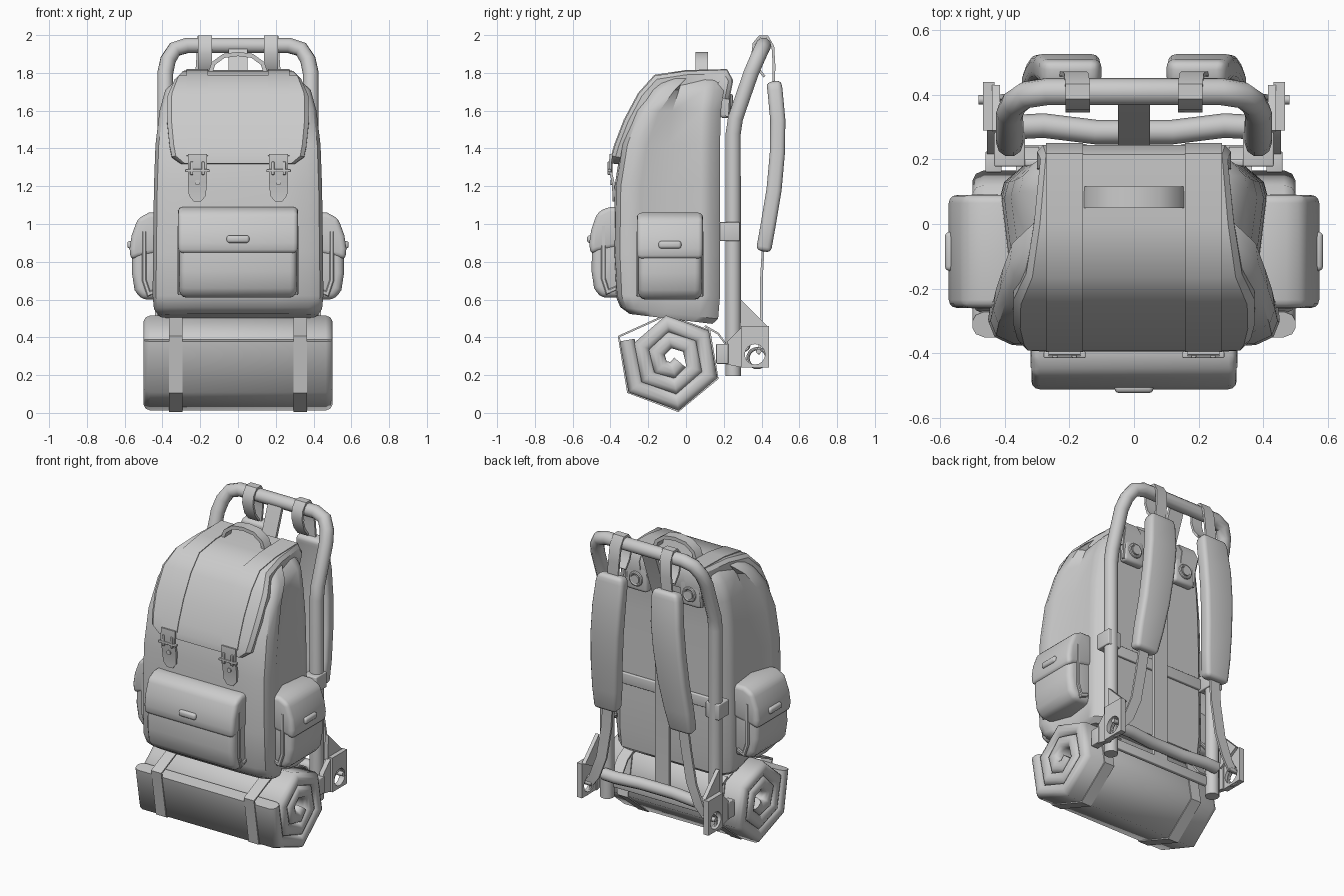
import bpy, bmesh, math
from mathutils import Vector, Matrix

if "Cube" in bpy.data.objects:
    bpy.data.objects.remove(bpy.data.objects["Cube"])

X, Y = Vector((1, 0, 0)), Vector((0, 1, 0))


def finish(ob, bevel=0, segs=3, angle=40):
    """Apply an optional bevel and smooth by angle."""
    bpy.ops.object.select_all(action='DESELECT')
    bpy.context.view_layer.objects.active = ob
    ob.select_set(True)
    if bevel:
        m = ob.modifiers.new("bevel", 'BEVEL')
        m.width, m.segments, m.limit_method = bevel, segs, 'ANGLE'
        m.angle_limit = math.radians(28)
    bpy.ops.object.convert(target='MESH')
    bpy.ops.object.shade_smooth_by_angle(angle=math.radians(angle))
    return ob


def build(name, verts, faces, bevel=0, segs=3, mat=None, angle=40):
    me = bpy.data.meshes.new(name)
    me.from_pydata([tuple(v) for v in verts], [], faces)
    bm = bmesh.new()
    bm.from_mesh(me)
    bmesh.ops.recalc_face_normals(bm, faces=bm.faces)
    if mat:
        bm.transform(mat)
    bm.to_mesh(me)
    bm.free()
    ob = bpy.data.objects.new(name, me)
    bpy.context.collection.objects.link(ob)
    return finish(ob, bevel, segs, angle)


def loft(name, rings, closed=False, **kw):
    n, k = len(rings[0]), len(rings)
    faces = [(i * n + j, i * n + (j + 1) % n, (i + 1) % k * n + (j + 1) % n, (i + 1) % k * n + j)
             for i in range(k if closed else k - 1) for j in range(n)]
    if not closed:
        faces += [tuple(range(n)), tuple(range((k - 1) * n, k * n))]
    return build(name, [v for r in rings for v in r], faces, **kw)


def sweep(name, path, section, widths=None, closed=False, axis=X, **kw):
    """Sweep a flat section along a path; u lies on the axis, v on the mitred normal."""
    p, k, rings = [Vector(q) for q in path], len(path), []
    for i in range(k):
        a = (p[i] - p[i - 1]) if (i or closed) else (p[1] - p[0])
        b = (p[(i + 1) % k] - p[i]) if (i < k - 1 or closed) else a
        a, b = a.normalized(), b.normalized()
        n = (a + b).cross(axis).normalized()
        n /= max(0.6, math.sqrt(max(0, (1 + a.dot(b)) / 2)))
        w = widths[i] if widths else 1
        rings.append([p[i] + axis * (u * w) + n * v for u, v in section])
    return loft(name, rings, closed, **kw)


def rect(w, t, b=0):
    if not b:
        return [(-w, -t), (w, -t), (w, t), (-w, t)]
    return [(-w, -t + b), (-w + b, -t), (w - b, -t), (w, -t + b),
            (w, t - b), (w - b, t), (-w + b, t), (-w, t - b)]


def prism(name, prof, x0, x1, **kw):
    return loft(name, [[(x, y, z) for y, z in prof] for x in (x0, x1)], **kw)


def box(name, lo, hi, bevel=0, **kw):
    (a, b, c), (d, e, f) = lo, hi
    return prism(name, [(b, c), (e, c), (e, f), (b, f)], a, d, bevel=bevel, **kw)


def disc(name, loc, r, depth, axis='X', n=16):
    rot = (0, math.pi / 2, 0) if axis == 'X' else (math.pi / 2, 0, 0)
    bpy.ops.mesh.primitive_cylinder_add(vertices=n, radius=r, depth=depth, location=loc, rotation=rot)
    bpy.context.object.name = name
    return finish(bpy.context.object)


def ring(name, loc, R, r, axis='X'):
    rot = (0, math.pi / 2, 0) if axis == 'X' else (math.pi / 2, 0, 0)
    bpy.ops.mesh.primitive_torus_add(major_radius=R, minor_radius=r, major_segments=20, minor_segments=8,
                                     location=loc, rotation=rot)
    bpy.context.object.name = name
    return finish(bpy.context.object)


def tube(name, pts, r):
    cu = bpy.data.curves.new(name, 'CURVE')
    cu.dimensions, cu.bevel_depth, cu.bevel_resolution, cu.use_fill_caps = '3D', r, 3, True
    sp = cu.splines.new('POLY')
    sp.points.add(len(pts) - 1)
    for q, c in zip(sp.points, pts):
        q.co = (*c, 1)
    ob = bpy.data.objects.new(name, cu)
    bpy.context.collection.objects.link(ob)
    return finish(ob)


# main bag: lofted plan outlines with a pleat in each side
rows = [(.50, .42, -.29, .14), (.53, .445, -.34, .17), (.62, .452, -.365, .18), (.85, .45, -.375, .18),
        (1.2, .445, -.37, .18), (1.42, .437, -.335, .18), (1.6, .415, -.27, .185),
        (1.71, .385, -.19, .2), (1.77, .32, -.13, .2), (1.79, .27, -.10, .19)]
rings = []
for z, w, f, b in rows:
    half = [(.5 * w, f - .008), (.84 * w, f), (.96 * w, f + .025), (w, f + .07), (.98 * w, f + .13),
            (.87 * w, f * .3 + b * .7 - .12), (.92 * w, b - .1), (.89 * w, b - .05), (.76 * w, b)]
    tilt = .12 if z < .6 else 0
    rings.append([(x, y, z - tilt * (y + .1)) for x, y in half] +
                 [(-x, y, z - tilt * (y + .1)) for x, y in reversed(half)])
loft("main_bag", rings)

# top flap with turned-down edges
fp = [(.225, 1.66), (.245, 1.76), (.215, 1.815), (.0, 1.81), (-.165, 1.785), (-.25, 1.69),
      (-.325, 1.55), (-.375, 1.42), (-.392, 1.36), (-.395, 1.32)]
lip = [(-1, -.07), (-1, -.02), (-.94, 0), (.94, 0), (1, -.02), (1, -.07), (.97, -.07), (.92, -.02),
       (-.92, -.02), (-.97, -.07)]
sweep("top_flap", [(0, y, z) for y, z in fp], lip,
      [.29, .3, .29, .31, .335, .373, .375, .362, .35, .30])

# carry handle
sweep("carry_handle", [(-.15, .083, 1.79), (-.13, .083, 1.85), (-.075, .083, 1.89), (0, .083, 1.9),
                       (.075, .083, 1.89), (.13, .083, 1.85), (.15, .083, 1.79)], rect(.033, .011), axis=Y)


# pockets: puffed body, overhanging flap and a toggle
def pocket(name, w, h, d, mat):
    body = [(.06, 0), (-.6 * d, 0), (-.83 * d, .05), (-.92 * d, .14), (-.9 * d, .3), (-.7 * d, h - .06), (.06, h - .05)]
    prism(name + "_body", body, -w, w, bevel=.035, mat=mat)
    flap = [(.06, h), (-.35 * d, h), (-.72 * d, h - .03), (-.93 * d, h - .12), (-d, h - .19),
            (-.96 * d, h - .25), (-.7 * d, h - .235), (.06, h - .2)]
    prism(name + "_flap", flap, -w - .008, w + .008, bevel=.025, mat=mat)
    prism(name + "_toggle", [(-d - .012, h - .19), (-d + .02, h - .19), (-d + .02, h - .15), (-d - .012, h - .15)],
          -.06, .06, bevel=.014, mat=mat)
    for s in (-1, 1):  # gusset piping down each side
        sweep(name + "_piping", [mat @ Vector((s * w, y, z)) for y, z in
                                 [(-.05 * d, .05), (-.35 * d, .03), (-.5 * d, .1), (-.5 * d, h - .1)]],
              rect(.01, .012, .005), axis=(mat.to_3x3() @ X))


pocket("front_pocket", .31, .48, .15, Matrix.Translation((0, -.362, .61)))
for s in (-1, 1):
    pocket("side_pocket", .167, .46, .157,
           Matrix.Translation((s * .417, -.085, .60)) @ Matrix.Rotation(s * math.pi / 2, 4, 'Z'))

# bedroll: one thick strip wound into a six-sided spiral
cy, cz = -.075, .285


def wind(i, off=0):
    a, r = math.radians(157 + 60 * i), .257 - .084 * i / 6 + off
    return cy + r * math.cos(a), cz + r * math.sin(a)


sec = [(-.5, -.012), (-.49, -.03), (-.465, -.04), (.465, -.04), (.49, -.03), (.5, -.012),
       (.5, .012), (.49, .03), (.465, .04), (-.465, .04), (-.49, .03), (-.5, .012)]
sweep("bedroll", [(0, *wind(i)) for i in range(16)], sec, angle=62)

# pack frame: bent tube, bowed lower bar, spine and cross bands
side = [(.385, .25, .195), (.385, .25, 1.48), (.385, .262, 1.56), (.385, .345, 1.80), (.37, .375, 1.87),
        (.335, .4, 1.925), (.27, .41, 1.945)]
tube("frame_tube", side + [(-x, y, z) for x, y, z in reversed(side)], .042)
tube("lower_bar", [(-.37, .3, .36), (-.28, .305, .36), (-.12, .285, .36), (.12, .285, .36), (.28, .305, .36),
                   (.37, .3, .36)], .038)
box("lower_band", (-.38, .22, .26), (.38, .245, .32), .005)
sweep("spine", [(0, .235, .3), (0, .235, 1.5), (0, .25, 1.57), (0, .385, 1.93)], rect(.05, .01))
box("cross_band", (-.38, .18, .92), (.38, .2, .99), .005)

for s in (-1, 1):
    # roll straps
    sweep("roll_strap", [(s * .33, *wind(i, .048)) for i in range(6)], rect(.036, .005), closed=True)
    sweep("roll_strap_link", [(s * .33, .1, .46), (s * .33, .17, .42), (s * .33, .235, .33)], rect(.036, .005))
    # flap straps, buckles and hanging tips
    sweep("flap_strap", [(s * .215, .22, 1.57)] + [(s * .215, y, z) for y, z in fp[:-1]],
          [(-.057, -.01), (.057, -.01), (.057, .005), (-.057, .005)])
    sweep("strap_tip", [(s * .215, -.398, 1.37), (s * .215, -.402, 1.29), (s * .215, -.386, 1.22),
                        (s * .215, -.382, 1.15), (s * .215, -.382, 1.12)], rect(1, .007),
          [.05, .05, .05, .045, .02])
    disc("strap_stud", (s * .215, -.391, 1.22), .014, .02, 'Y')
    box("buckle_bar", (s * .215 - .065, -.415, 1.275), (s * .215 + .065, -.395, 1.29), .004)
    for d in (-.03, .03):
        box("buckle_post", (s * .215 + d - .008, -.415, 1.26), (s * .215 + d + .008, -.39, 1.33), .004)
    # anchor patches on the back
    box("anchor_patch", (s * .19 - .075, .18, 1.56), (s * .19 + .075, .235, 1.76), .02)
    disc("anchor_disc", (s * .19, .235, 1.64), .028, .03, 'Y')
    ring("anchor_ring", (s * .19, .238, 1.64), .038, .01, 'Y')
    # shoulder straps hooked over the top tube
    sweep("upper_strap", [(s * x, y, z) for x, y, z in
                          [(.175, .415, 1.78), (.175, .375, 1.83), (.175, .353, 1.9), (.175, .36, 1.955),
                           (.175, .39, 1.991), (.175, .43, 1.991), (.178, .46, 1.94), (.185, .466, 1.84),
                           (.195, .464, 1.72)]], rect(.038, .007))
    sweep("shoulder_pad", [(s * x, y, z) for x, y, z in
                           [(.195, .463, 1.755), (.198, .471, 1.71), (.208, .486, 1.55), (.222, .484, 1.38),
                            (.238, .466, 1.18), (.255, .436, 1.0), (.268, .41, .855)]],
          rect(1, .04), [.085, .097, .103, .102, .098, .092, .08], bevel=.025)
    sweep("lower_strap", [(s * x, y, z) for x, y, z in
                          [(.266, .41, .9), (.285, .4, .72), (.32, .398, .52), (.375, .395, .38), (.43, .385, .31)]],
          rect(.035, .007))
    # tube clamps
    box("tube_clamp", (s * .385 - .048, .178, .91), (s * .385 + .048, .285, 1.01), .006)
    # corner brackets: drilled plate, gusset and flange
    plate = prism("bracket_plate", [(.29, .24), (.44, .24), (.44, .46), (.29, .46)], s * .432, s * .468)
    cut = disc("bracket_cutter", (s * .447, .365, .31), .054, .2)
    m = plate.modifiers.new("hole", 'BOOLEAN')
    m.operation, m.object, m.solver = 'DIFFERENCE', cut, 'EXACT'
    finish(plate)
    bpy.data.objects.remove(cut)
    prism("bracket_gusset", [(.285, .38), (.43, .46), (.29, .6)], s * .415, s * .44)
    prism("bracket_side", [(.2, .26), (.3, .24), (.3, .46), (.22, .38)], s * .425, s * .455)
    box("bracket_flange", (s * .435 - .025, .16, .26), (s * .435 + .025, .225, .365), .004)
    ring("strap_ring", (s * .445, .378, .29), .05, .009)
    disc("bracket_bolt", (s * .44, .385, .325), .014, .085)
